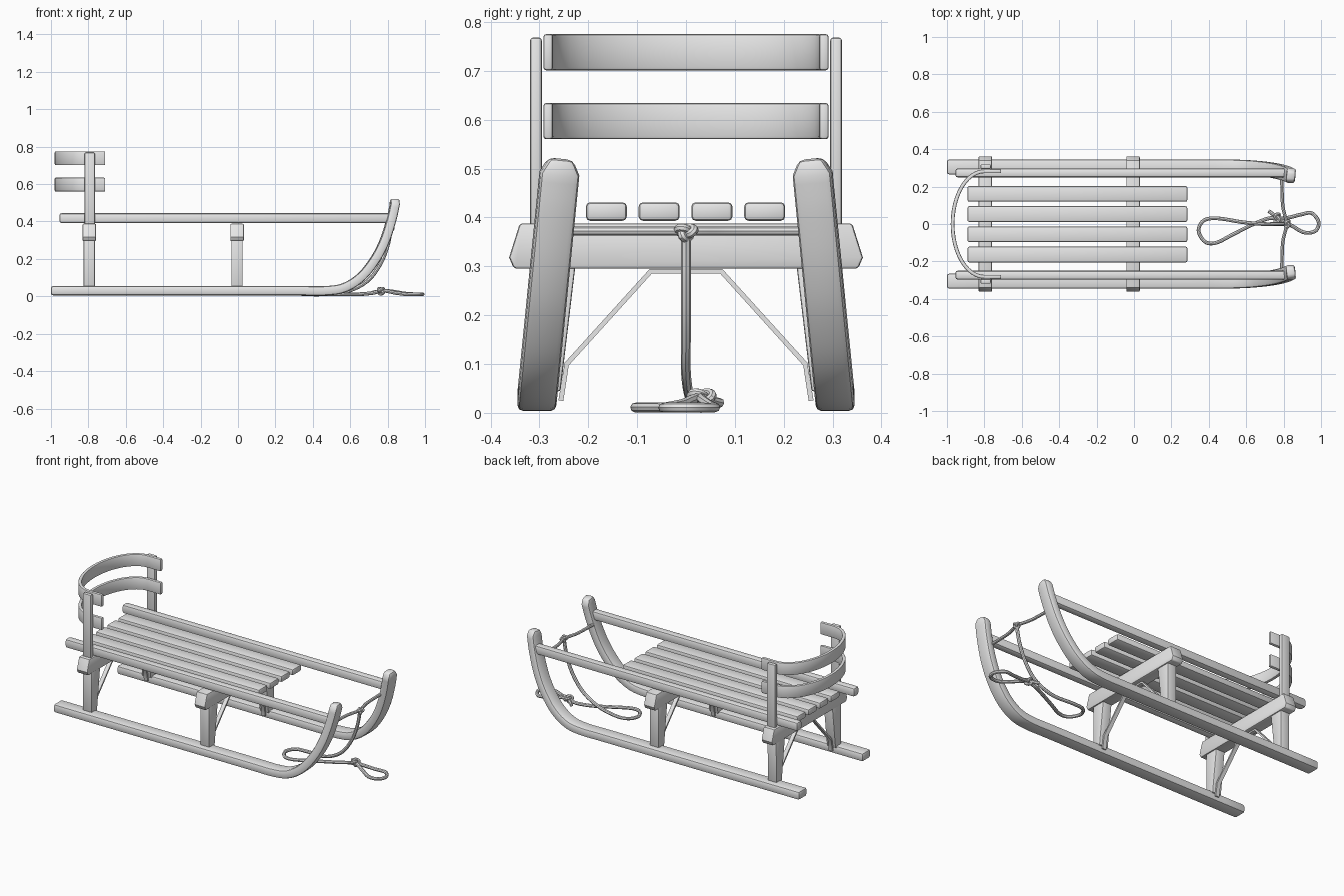
import bpy, bmesh, math
from mathutils import Vector

if "Cube" in bpy.data.objects:
    bpy.data.objects.remove(bpy.data.objects["Cube"])

grey = bpy.data.materials.new("plain grey")
grey.diffuse_color = (0.8, 0.8, 0.8, 1)
grey.use_nodes = True
grey.node_tree.nodes["Principled BSDF"].inputs["Base Color"].default_value = grey.diffuse_color


def rect(w, h):
    return [(-w / 2, -h / 2), (w / 2, -h / 2), (w / 2, h / 2), (-w / 2, h / 2)]


def circle(r, n=8):
    return [(r * math.cos(2 * math.pi * i / n), r * math.sin(2 * math.pi * i / n)) for i in range(n)]


def smooth(pts, n=6):
    """Catmull-Rom curve through the points."""
    p = [Vector(q) for q in pts]
    p = [2 * p[0] - p[1]] + p + [2 * p[-1] - p[-2]]
    out = []
    for a, b, c, d in zip(p, p[1:], p[2:], p[3:]):
        for i in range(n):
            t = i / n
            out.append(0.5 * (2 * b + (c - a) * t + (2 * a - 5 * b + 4 * c - d) * t * t
                              + (3 * b - a - 3 * c + d) * t ** 3))
    return out + [p[-2]]


def sweep(name, path, section, side, bevel=0.0, scales=None):
    """Sweep a section along a path; section x follows side. scales narrow the width per ring."""
    path = [Vector(q) for q in path]
    side = Vector(side)
    bm = bmesh.new()
    rings = []
    last = len(path) - 1
    for i, p in enumerate(path):
        t = (path[min(i + 1, last)] - path[max(i - 1, 0)]).normalized()
        side = (side - t * side.dot(t)).normalized()
        up = t.cross(side)
        k = scales[i] if scales else 1
        rings.append([bm.verts.new(p + side * u * k + up * v) for u, v in section])
    n = len(section)
    for a, b in zip(rings, rings[1:]):
        for j in range(n):
            bm.faces.new((a[j], a[(j + 1) % n], b[(j + 1) % n], b[j]))
    bm.faces.new(rings[0][::-1])
    bm.faces.new(rings[-1])
    bmesh.ops.recalc_face_normals(bm, faces=bm.faces)
    if bevel:
        edges = [e for e in bm.edges if e.calc_face_angle(0) > math.radians(50)]
        bmesh.ops.bevel(bm, geom=edges, offset=bevel, segments=2, profile=0.5, affect='EDGES')
    me = bpy.data.meshes.new(name)
    bm.to_mesh(me)
    bm.free()
    me.materials.append(grey)
    ob = bpy.data.objects.new(name, me)
    bpy.context.collection.objects.link(ob)
    bpy.ops.object.select_all(action='DESELECT')
    ob.select_set(True)
    bpy.context.view_layer.objects.active = ob
    bpy.ops.object.shade_smooth_by_angle(angle=math.radians(35))
    return ob


X, Y, Z = (1, 0, 0), (0, 1, 0), (0, 0, 1)
beam_x = (-0.795, -0.005)

# runners: flat, then curling up and leaning inward
profile = [(-1, .03), (-.3, .03), (.3, .03), (.47, .03), (.57, .047), (.66, .105),
           (.735, .20), (.785, .30), (.82, .41), (.838, .49)]
curl = smooth([(x, 0, z) for x, z in profile], 5) + [Vector((.838, 0, .52))]
for s in (-1, 1):
    path = [(p.x, s * (0.308 - 0.1 * p.z), p.z) for p in curl]
    sweep("runner", path, rect(0.08, 0.05), Y, 0.012, [1] * (len(path) - 1) + [0.6])
    # long rails beside the seat
    sweep("side_rail", [(-0.955, s * .273, .418), (.815, s * .273, .418)], rect(0.047, 0.053), Y, 0.012)
    # upright posts of the backrest
    sweep("back_post", [(-0.793, s * .307, .37), (-0.793, s * .307, .768)], rect(0.055, 0.024), X, 0.006)

# tapered cross beams, legs and metal braces
for bx in beam_x:
    ends = [(-.362, .318), (-.352, .295), (.352, .295), (.362, .318), (.34, .388), (-.34, .388)]
    sweep("cross_beam", [(bx - .036, 0, 0), (bx + .036, 0, 0)], ends, Y, 0.006)
    for s in (-1, 1):
        sweep("leg", [(bx, s * .284, .045), (bx, s * .268, .33)], rect(0.09, 0.06), Y, 0.005, [.6, 1])
    brace = [(.256, .025), (.244, .10), (.072, .29), (-.072, .29), (-.244, .10), (-.256, .025)]
    sweep("metal_brace", [(bx, y, z) for y, z in brace], rect(0.024, 0.01), X)

# seat slats
for y in (-.163, -.055, .053, .161):
    sweep("seat_slat", [(-.89, y, .412), (.285, y, .412)], rect(0.084, 0.038), Y, 0.009)

# bent backrest bands
arc = [(-.80 - .17 * math.cos(a), .282 * math.sin(a)) for a in
       [math.radians(-90 + 7.5 * i) for i in range(25)]]
bend = [(-.71, -.282)] + arc + [(-.71, .282)]
for z in (.597, .738):
    sweep("back_band", [(x, y, z) for x, y in bend], rect(0.074, 0.02), Z, 0.006)

# cord tied between the runner tips
sweep("tie_cord", smooth([(.79, -.25, .372), (.795, -.1, .372), (.815, 0, .372),
                          (.795, .1, .372), (.79, .25, .372)]), circle(.009), Z)

# pull rope: hangs down, forms a large loop on the ground, then a small hand loop
rope = [(.82, 0, .37), (.80, 0, .27), (.76, 0, .17), (.69, 0, .08), (.58, .01, .025), (.45, .03, .011),
        (.375, .02, .011), (.345, -.035, .011), (.38, -.095, .011), (.44, -.10, .011),
        (.53, -.055, .011), (.64, 0, .011), (.72, .03, .018), (.77, .03, .03),
        (.83, .035, .025), (.89, .05, .015), (.95, .058, .011), (.987, .01, .011),
        (.97, -.037, .011), (.91, -.045, .011), (.845, -.01, .018), (.78, .025, .03), (.72, .07, .02)]
sweep("pull_rope", smooth(rope), circle(.010), Y)

# knots
for kx, ky, kz, k in ((.82, 0, .37, .006), (.765, .032, .03, .008)):
    loop = []
    for i in range(41):
        t = 2 * math.pi * i / 40
        loop.append((kx + k * 1.5 * math.sin(3 * t), ky + k * (math.sin(t) + 2 * math.sin(2 * t)),
                     kz + k * .7 * (math.cos(t) - 2 * math.cos(2 * t))))
    sweep("rope_knot", loop, circle(.009), X)
